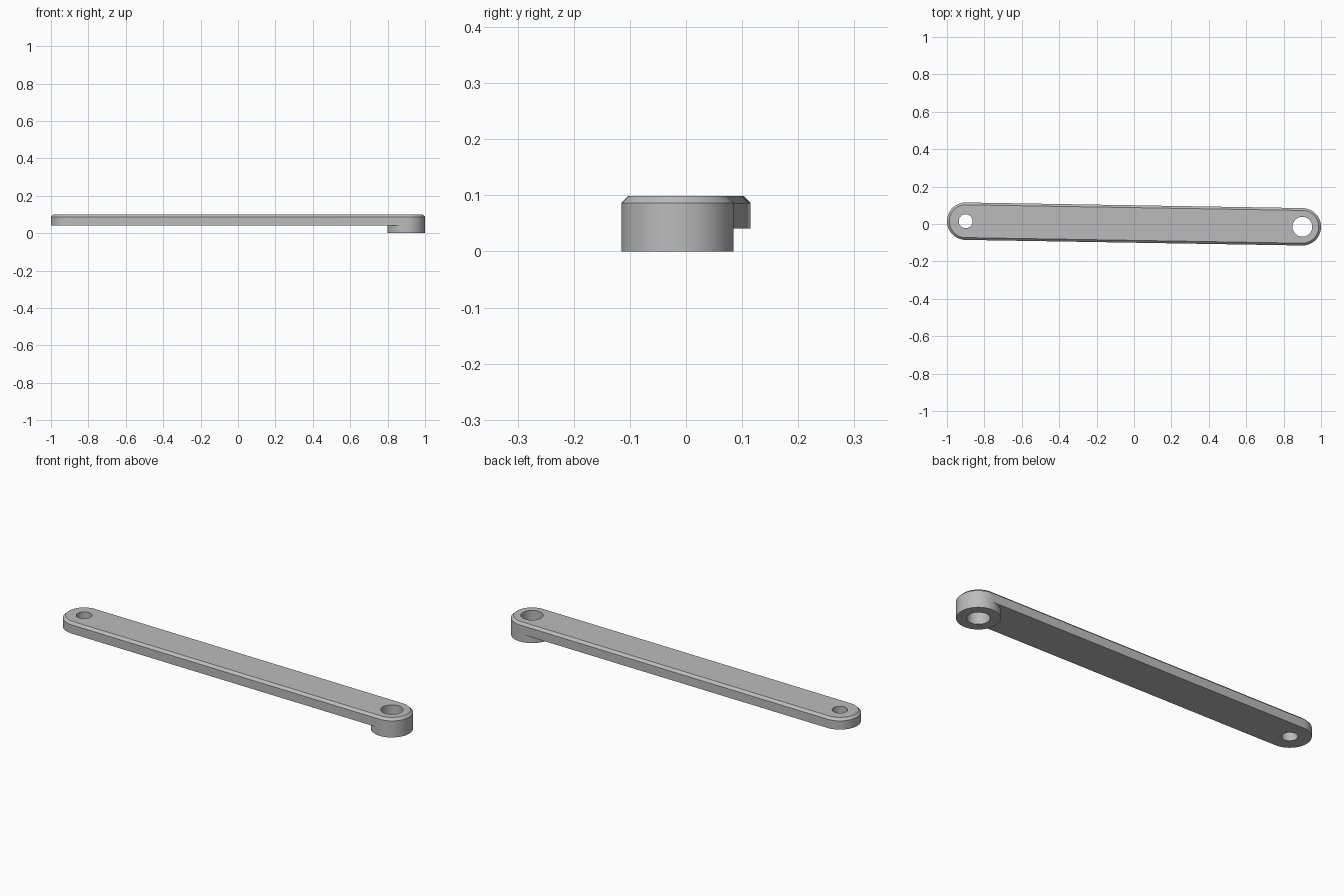
import bpy, bmesh, math
from mathutils import Vector

cube = bpy.data.objects.get("Cube")
if cube:
    bpy.data.objects.remove(cube, do_unlink=True)

SEGMENTS = 64
RADIUS = 0.1
CHAMFER = 0.0125
UNDERSIDE, TOP = 0.041, 0.099
SMALL_END = Vector((-0.9, 0.015))
LARGE_END = Vector((0.9, -0.015))
SMALL_HOLE, LARGE_HOLE = 0.037, 0.053
AXIS = (LARGE_END - SMALL_END).normalized()
TILT = math.atan2(AXIS.y, AXIS.x)

metal = bpy.data.materials.new("plain grey metal")
metal.use_nodes = True
GREY = (0.5, 0.5, 0.5, 1)
metal.diffuse_color = GREY
metal.node_tree.nodes["Principled BSDF"].inputs["Base Color"].default_value = GREY


def arc(centre, radius, start, sweep, steps):
    """Points along an arc, measured from the bar's own axis."""
    angles = [TILT + start + sweep * i / steps for i in range(steps + 1)]
    return [centre + radius * Vector((math.cos(a), math.sin(a))) for a in angles]


def circle(centre, radius):
    return arc(centre, radius, 0, math.tau, SEGMENTS)[:-1]


def capsule(radius):
    half = SEGMENTS // 2
    return (arc(LARGE_END, radius, -math.pi / 2, math.pi, half)
            + arc(SMALL_END, radius, math.pi / 2, math.pi, half))


def build_solid(name, walls):
    """Each wall is a list of (outline, height) levels; the ends are capped."""
    bm = bmesh.new()
    bottom, top = [], []
    for levels in walls:
        rings = []
        for outline, z in levels:
            verts = [bm.verts.new((p.x, p.y, z)) for p in outline]
            rings.append(verts)
        n = len(rings[0])
        for low, high in zip(rings, rings[1:]):
            for i in range(n):
                j = (i + 1) % n
                bm.faces.new((low[i], low[j], high[j], high[i]))
        for ring, cap in ((rings[0], bottom), (rings[-1], top)):
            cap += [bm.edges.get((ring[i], ring[(i + 1) % n])) for i in range(n)]
    for cap, normal in ((bottom, (0, 0, -1)), (top, (0, 0, 1))):
        bmesh.ops.triangle_fill(bm, edges=cap, use_beauty=True, normal=normal)
    bmesh.ops.recalc_face_normals(bm, faces=bm.faces)
    mesh = bpy.data.meshes.new(name)
    bm.to_mesh(mesh)
    bm.free()
    mesh.materials.append(metal)
    obj = bpy.data.objects.new(name, mesh)
    bpy.context.collection.objects.link(obj)
    bpy.ops.object.select_all(action="DESELECT")
    obj.select_set(True)
    bpy.context.view_layer.objects.active = obj
    bpy.ops.object.shade_smooth_by_angle(angle=math.radians(30))


def straight(outline, low, high):
    return [(outline, low), (outline, high)]


# Long bar with chamfered top rim and a hole at each end
build_solid("link_bar", [
    [(capsule(RADIUS), UNDERSIDE),
     (capsule(RADIUS), TOP - CHAMFER),
     (capsule(RADIUS - CHAMFER), TOP)],
    straight(circle(SMALL_END, SMALL_HOLE), UNDERSIDE, TOP),
    straight(circle(LARGE_END, LARGE_HOLE), UNDERSIDE, TOP),
])

# Round boss below the larger hole
build_solid("pivot_boss", [
    straight(circle(LARGE_END, RADIUS), 0, UNDERSIDE),
    straight(circle(LARGE_END, LARGE_HOLE), 0, UNDERSIDE),
])
